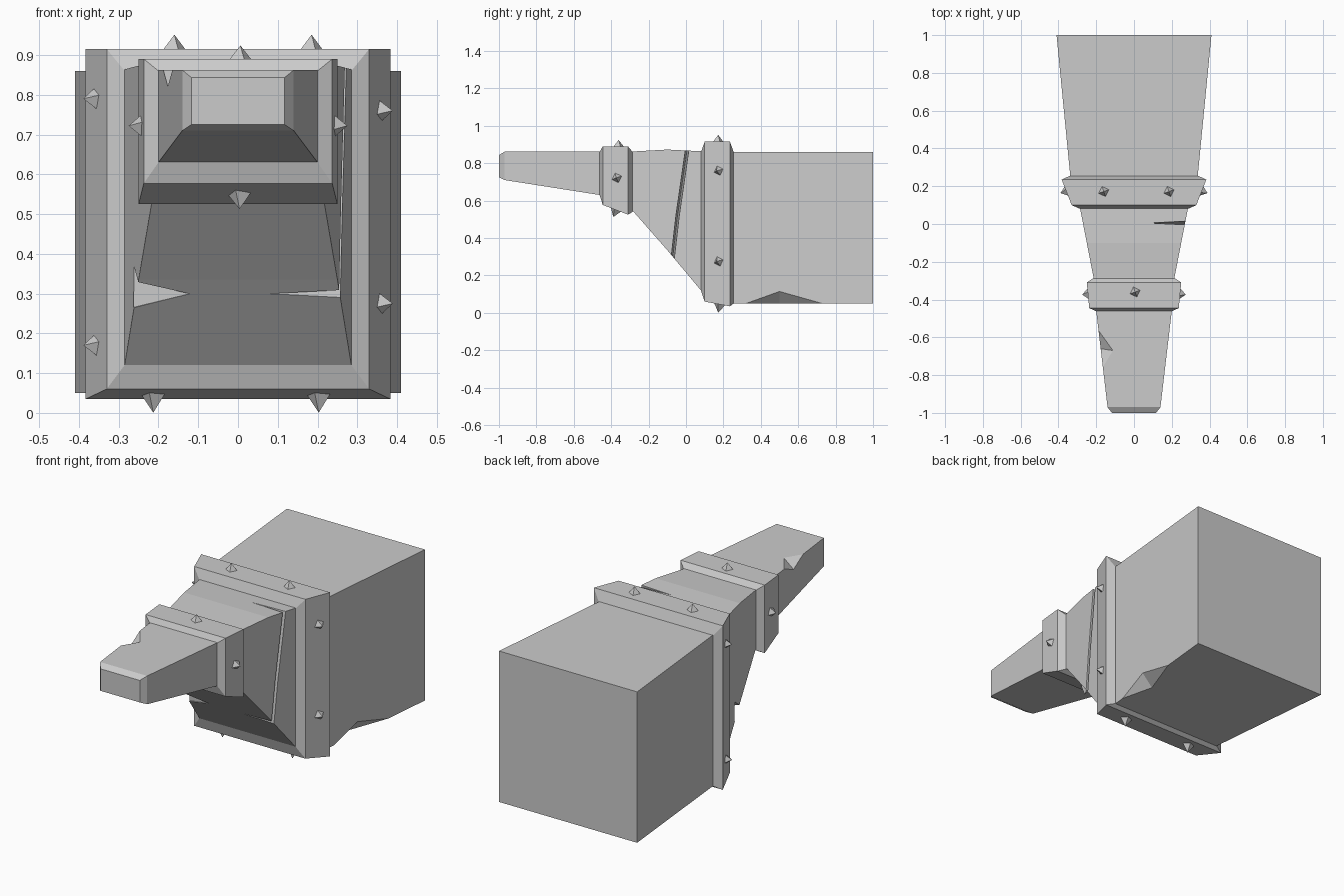
import bpy, bmesh
from mathutils import Vector

if "Cube" in bpy.data.objects:
    bpy.data.objects.remove(bpy.data.objects["Cube"])


def make_object(name, bm):
    bmesh.ops.recalc_face_normals(bm, faces=bm.faces)
    me = bpy.data.meshes.new(name)
    bm.to_mesh(me)
    bm.free()
    ob = bpy.data.objects.new(name, me)
    bpy.context.collection.objects.link(ob)
    return ob


def loft(name, sections):
    """Rectangular sections: (y, half width, bottom z, top z)."""
    bm = bmesh.new()
    rings = [[bm.verts.new(p) for p in ((-w, y, b), (w, y, b), (w, y, t), (-w, y, t))]
             for y, w, b, t in sections]
    for r, s in zip(rings, rings[1:]):
        for i in range(4):
            j = (i + 1) % 4
            bm.faces.new((r[i], r[j], s[j], s[i]))
    bm.faces.new(rings[0])
    bm.faces.new(rings[-1])
    return make_object(name, bm)


def carve(target, points):
    """Cut the convex hull of the points out of the target."""
    bm = bmesh.new()
    for p in points:
        bm.verts.new(p)
    bmesh.ops.convex_hull(bm, input=bm.verts)
    cutter = make_object("chip_cutter", bm)
    cutter.hide_render = True
    mod = target.modifiers.new("chip", 'BOOLEAN')
    mod.operation = 'DIFFERENCE'
    mod.solver = 'EXACT'
    mod.object = cutter
    dg = bpy.context.evaluated_depsgraph_get()
    mesh = bpy.data.meshes.new_from_object(target.evaluated_get(dg))
    target.modifiers.clear()
    target.data = mesh
    bpy.data.objects.remove(cutter)


def spike(name, base, normal, height, size=0.036, turn=0.35):
    """Small four-sided stud, sunk a little into the band."""
    n = Vector(normal).normalized()
    a = n.cross(Vector((0, 1, 0))).normalized()
    b = n.cross(a)
    base = Vector(base)
    bm = bmesh.new()
    ring = [bm.verts.new(base - n * 0.012 + (a * u + b * v) * size)
            for u, v in ((1, turn), (-turn, 1), (-1, -turn), (turn, -1))]
    tip = bm.verts.new(base + n * height)
    for i in range(4):
        bm.faces.new((ring[i], ring[(i + 1) % 4], tip))
    bm.faces.new(ring)
    make_object(name, bm)


# Tapered timber beam
beam = loft("beam", [
    (1, .41, .05, .86), (.25, .337, .05, .86), (.08, .285, .12, .864),
    (-.1, .25, .335, .873), (-.28, .215, .54, .863), (-.46, .2, .63, .862),
    (-.97, .14, .71, .862), (-1, .117, .725, .843)])

# Chips knocked out of the beam edges
carve(beam, [(.344, .32, .05), (.384, .73, .05), (.362, .5, .115), (.30, .5, .05),
             (.5, .5, -.06)])
carve(beam, [(-.252, -.095, .33), (-.265, -.035, .265), (-.12, -.07, .30),
             (-.264, -.04, .37), (-.36, -.12, .22)])
carve(beam, [(-.189, -.56, .863), (-.165, -.76, .863), (-.11, -.67, .863),
             (-.178, -.66, .82), (-.27, -.66, .95)])

# Crack running down the right side
crack = [(.01, .9), (-.045, .52), (-.075, .26)]
for (y0, z0), (y1, z1) in zip(crack, crack[1:]):
    carve(beam, [p for y, z in ((y0, z0), (y1, z1))
                 for p in ((.08, y, z), (.32, y - .012, z), (.32, y + .012, z))])

# Metal bands
loft("large_band", [(.08, .285, .12, .86), (.10, .33, .06, .915),
                    (.235, .383, .035, .915), (.255, .34, .05, .86)])
loft("small_band", [(-.462, .2, .63, .86), (-.445, .237, .577, .89),
                    (-.31, .25, .525, .89), (-.285, .213, .54, .86)])

# Studs on the large band
for i, x in enumerate((-.16, .185)):
    spike(f"large_top_stud_{i}", (x, .172, .915), (0, 0, 1), .036)
for i, x in enumerate((-.213, .203)):
    spike(f"large_bottom_stud_{i}", (x, .18, .045), (0, -.18, -1), .045)
for i, (s, z) in enumerate(((1, .76), (1, .275), (-1, .79), (-1, .17))):
    spike(f"large_side_stud_{i}", (s * .358, .175, z), (s, -.37, 0), .033)

# Studs on the small band
spike("small_top_stud", (.006, -.36, .89), (0, 0, 1), .034)
spike("small_bottom_stud", (.004, -.375, .55), (0, -.36, -1), .04)
for s in (-1, 1):
    spike("small_side_stud", (s * .244, -.37, .722), (s, -.1, 0), .031)
